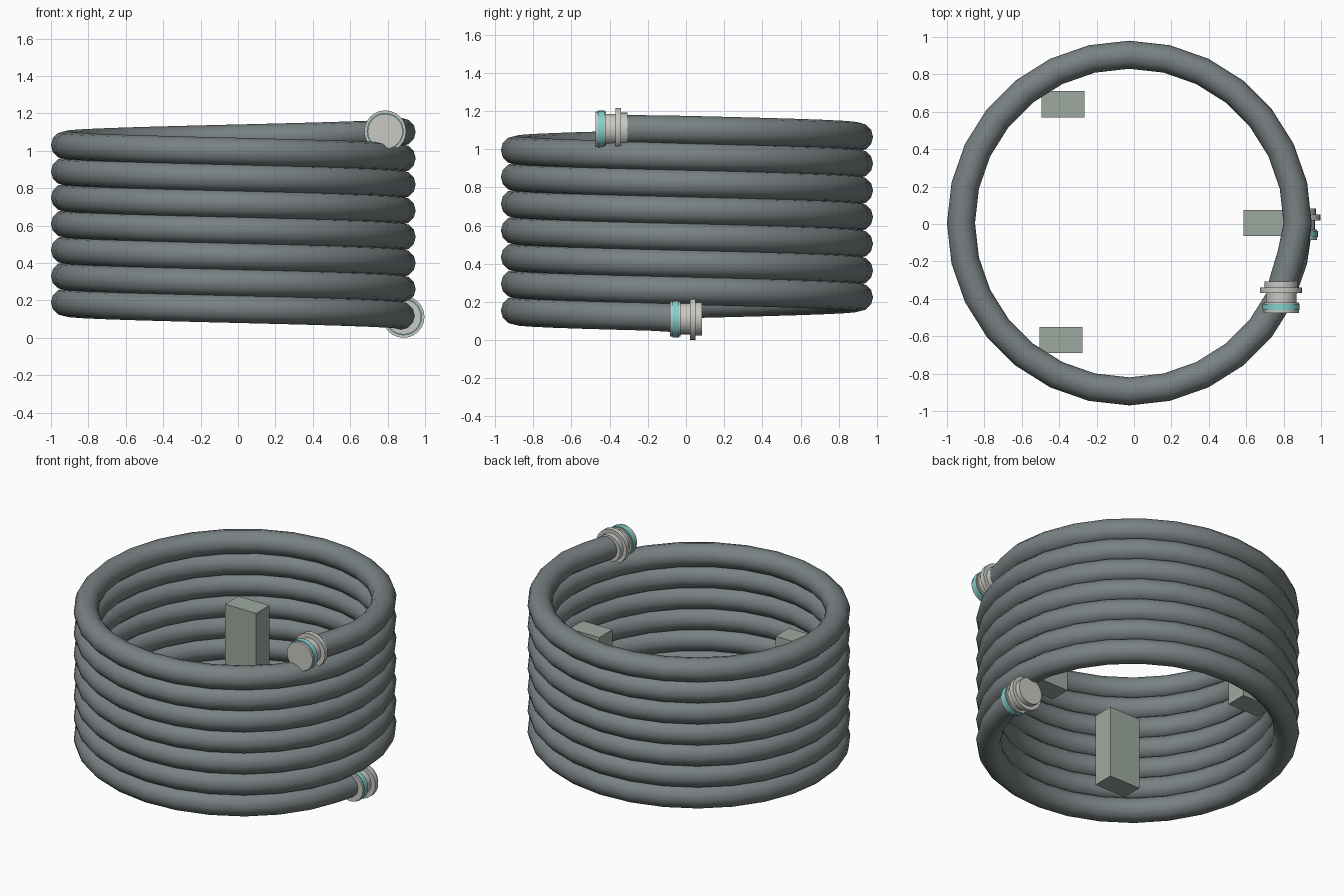
import bpy
import math
from mathutils import Matrix

cube = bpy.data.objects.get("Cube")
if cube:
    bpy.data.objects.remove(cube, do_unlink=True)


def material(name, colour):
    m = bpy.data.materials.new(name)
    m.use_nodes = True
    m.diffuse_color = (*colour, 1)
    m.node_tree.nodes["Principled BSDF"].inputs["Base Color"].default_value = (*colour, 1)
    return m


rubber = material("grey_rubber", (0.19, 0.22, 0.225))
metal = material("pale_metal", (0.58, 0.58, 0.55))
cyan = material("cyan_band", (0.22, 0.63, 0.61))
stone = material("grey_green_block", (0.34, 0.40, 0.35))

CX, CY = -0.025, 0.005
RADIUS, TUBE, PITCH = 0.90, 0.075, 0.14
LOW_END = (0.885, 0.0, 0.112)
HIGH_END = (0.787, -0.39, 1.104)

# Coiled hose: clockwise rising helix running into a coupling at each end
STEPS = 28
points = [(LOW_END[0], 0.03, LOW_END[2])]
for i in range(1, 7 * STEPS + 1):
    t = i / STEPS
    a = -2 * math.pi * t
    points.append((CX + RADIUS * math.cos(a), CY + RADIUS * math.sin(a), 0.12 + PITCH * t))
points.append((0.842, -0.16, 1.103))
points.append((0.797, -0.31, HIGH_END[2]))
points.append(HIGH_END)

curve = bpy.data.curves.new("coiled_hose", "CURVE")
curve.dimensions = "3D"
curve.twist_mode = "Z_UP"
curve.bevel_depth = TUBE
curve.bevel_resolution = 4
curve.use_fill_caps = True
spline = curve.splines.new("POLY")
spline.points.add(len(points) - 1)
for p, co in zip(spline.points, points):
    p.co = (*co, 1)
curve.materials.append(rubber)
hose = bpy.data.objects.new("coiled_hose", curve)
bpy.context.collection.objects.link(hose)
bpy.ops.object.select_all(action="DESELECT")
hose.select_set(True)
bpy.context.view_layer.objects.active = hose
bpy.ops.object.convert(target="MESH")
bpy.ops.object.shade_smooth_by_angle(angle=math.radians(40))


# Couplings: stacked discs along y
def disc(name, centre, y0, y1, radius, mat):
    x, y, z = centre
    bpy.ops.mesh.primitive_cylinder_add(vertices=24, radius=radius, depth=y1 - y0,
                                        location=(x, y + (y0 + y1) / 2, z),
                                        rotation=(math.pi / 2, 0, 0))
    ob = bpy.context.object
    ob.name = name
    ob.data.materials.append(mat)
    bpy.ops.object.shade_smooth_by_angle(angle=math.radians(30))


for side, centre in (("low", LOW_END), ("high", HIGH_END)):
    disc(side + "_coupling_head", centre, -0.085, -0.03, 0.094, metal)
    disc(side + "_coupling_band", centre, -0.07, -0.037, 0.099, cyan)
    disc(side + "_coupling_neck", centre, -0.03, 0.02, 0.082, metal)
    disc(side + "_coupling_flange", centre, 0.02, 0.05, 0.112, metal)
    disc(side + "_coupling_tail", centre, 0.05, 0.083, 0.088, metal)

# Three support blocks inside the coil
for name, x, y in (("right_block", 0.70, 0.005), ("back_block", -0.38, 0.64),
                   ("front_block", -0.39, -0.62)):
    bpy.ops.mesh.primitive_cube_add(size=1, location=(x, y, 0.47))
    block = bpy.context.object
    block.name = name
    block.data.transform(Matrix.Diagonal((0.23, 0.14, 0.48, 1)))
    block.data.materials.append(stone)
